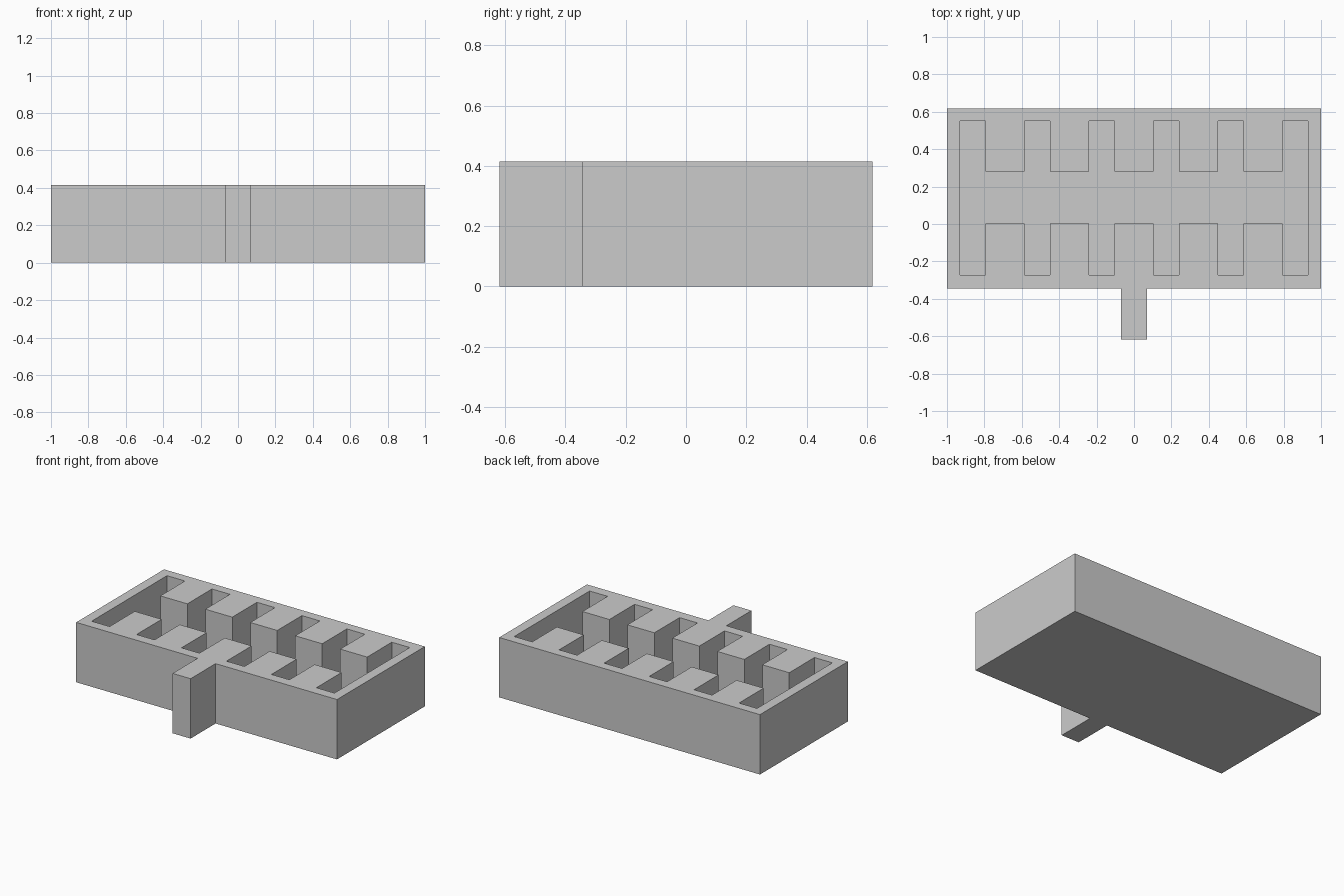
import bpy
import bmesh

if "Cube" in bpy.data.objects:
    bpy.data.objects.remove(bpy.data.objects["Cube"])

U = 2 / 29            # module: wall thickness
HEIGHT = 0.415
FLOOR = U
Y_BACK, Y_FRONT, Y_TAB = 0.618, -0.344, -0.618


def prism(name, outline, z0, z1):
    """Extrude a counter-clockwise xy outline from z0 to z1."""
    bm = bmesh.new()
    face = bm.faces.new([bm.verts.new((x, y, z0)) for x, y in outline])
    ext = bmesh.ops.extrude_face_region(bm, geom=[face], use_keep_orig=True)
    verts = [g for g in ext["geom"] if isinstance(g, bmesh.types.BMVert)]
    bmesh.ops.translate(bm, vec=(0, 0, z1 - z0), verts=verts)
    bmesh.ops.recalc_face_normals(bm, faces=bm.faces)
    mesh = bpy.data.meshes.new(name)
    bm.to_mesh(mesh)
    bm.free()
    obj = bpy.data.objects.new(name, mesh)
    bpy.context.collection.objects.link(obj)
    return obj


# Tray block with the handle tab on the front
tab = U
tray = prism("tray_body", [
    (-1, Y_FRONT), (-tab, Y_FRONT), (-tab, Y_TAB), (tab, Y_TAB),
    (tab, Y_FRONT), (1, Y_FRONT), (1, Y_BACK), (-1, Y_BACK)], 0, HEIGHT)

# Pocket outline: a channel with five teeth along each long side
front_wall, front_tip = -0.274, 0.002
back_tip, back_wall = 0.282, 0.552
edge = 13.5 * U
teeth = [((-11.5 + 5 * i) * U, (-8.5 + 5 * i) * U) for i in range(5)]

outline = [(-edge, front_wall)]
for a, b in teeth:
    outline += [(a, front_wall), (a, front_tip), (b, front_tip), (b, front_wall)]
outline += [(edge, front_wall), (edge, back_wall)]
for a, b in reversed(teeth):
    outline += [(b, back_wall), (b, back_tip), (a, back_tip), (a, back_wall)]
outline.append((-edge, back_wall))

cutter = prism("pocket_cutter", outline, FLOOR, HEIGHT + 0.1)
cutter.hide_render = True

# Cut the pocket and discard the cutter
cut = tray.modifiers.new("pocket", 'BOOLEAN')
cut.operation = 'DIFFERENCE'
cut.solver = 'EXACT'
cut.object = cutter
bpy.context.view_layer.objects.active = tray
bpy.ops.object.modifier_apply(modifier=cut.name)
bpy.data.objects.remove(cutter)
